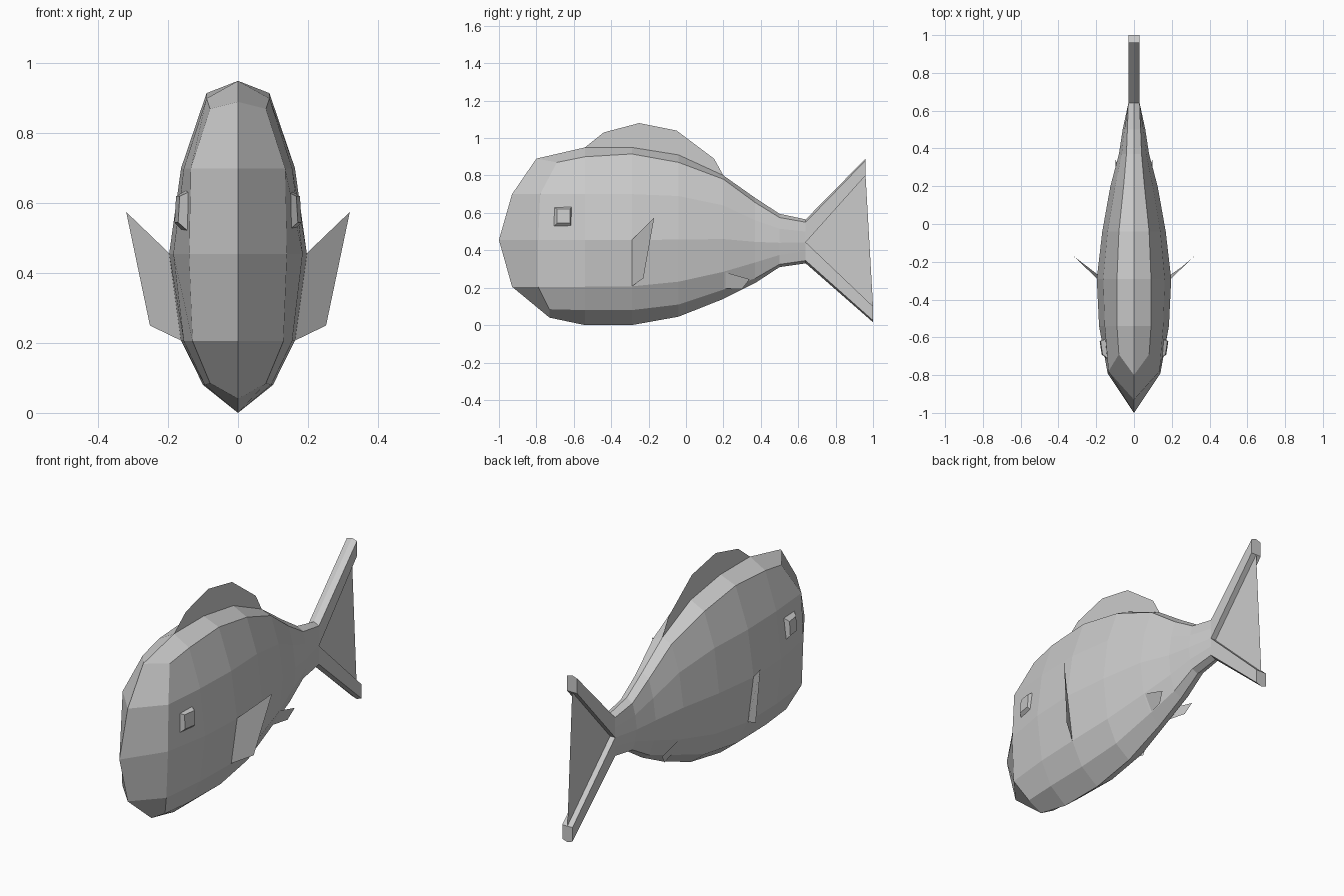
import bpy, bmesh


def make(name, verts, faces, mirror=True):
    """Mesh object from points; optionally doubled across x = 0 and welded."""
    bm = bmesh.new()
    for s in ((1, -1) if mirror else (1,)):
        vs = [bm.verts.new((s * x, y, z)) for x, y, z in verts]
        for f in faces:
            ids = f if s == 1 else f[::-1]
            bm.faces.new([vs[i] for i in ids])
    bmesh.ops.remove_doubles(bm, verts=bm.verts, dist=0.0005)
    bmesh.ops.recalc_face_normals(bm, faces=bm.faces)
    me = bpy.data.meshes.new(name)
    bm.to_mesh(me)
    bm.free()
    ob = bpy.data.objects.new(name, me)
    bpy.context.collection.objects.link(ob)
    return ob


# Body: half rings from ridge to belly, lofted along y
# (y, top z, five side points (x, z), bottom z)
sections = [
    (-0.54, 0.95, ((.09, .90), (.155, .70), (.185, .455), (.155, .205), (.095, .08)), 0.0),
    (-0.29, 0.95, ((.09, .915), (.163, .70), (.197, .455), (.163, .207), (.10, .08)), 0.0),
    (-0.04, 0.91, ((.08, .87), (.14, .69), (.168, .457), (.142, .232), (.085, .11)), 0.045),
    (0.20, 0.80, ((.055, .78), (.10, .64), (.125, .46), (.105, .285), (.06, .19)), 0.14),
    (0.37, 0.68, ((.04, .655), (.065, .56), (.08, .445), (.07, .335), (.045, .25)), 0.225),
    (0.50, 0.595, ((.035, .575), (.05, .515), (.06, .44), (.05, .375), (.035, .325)), 0.31),
    (0.64, 0.565, ((.03, .55), (.03, .50), (.03, .443), (.03, .395), (.03, .345)), 0.33),
]
nose = [(0, -.93, .70), (0, -1, .455), (0, -.93, .205)]
head = [(0, -.80, .89), (.08, -.69, .87), (.135, -.78, .70), (.14, -.79, .455),
        (.13, -.79, .205), (.08, -.73, .085), (0, -.73, .04)]
verts = head[:]
for y, top, side, bottom in sections:
    verts += [(0, y, top)] + [(x, y, z) for x, z in side] + [(0, y, bottom)]
faces = [(r * 7 + i, r * 7 + i + 1, r * 7 + i + 8, r * 7 + i + 7)
         for r in range(len(sections)) for i in range(6)]
n = len(verts)
verts += nose
faces += [(0, n, 2, 1), (n, n + 1, 3, 2), (n + 1, n + 2, 4, 3), (n + 2, 6, 5, 4)]
make("body", verts, faces)


# Tail: two solid arms with a thin web between them
def tail_arm(name, root, tip):
    (ya, *za), (yb, *zb) = root, tip
    pts = [(x, y, z) for y, zs in ((ya, za), (yb, zb))
           for x, z in zip((0, .03, .03, 0), (*zs, zs[-1]))]
    make(name, pts, [(0, 1, 5, 4), (1, 2, 6, 5), (2, 3, 7, 6), (4, 5, 6, 7)])


tail_arm("tail_arm_upper", (.64, .565, .55, .443), (.96, .89, .88, .80))
tail_arm("tail_arm_lower", (.64, .33, .345, .443), (1.0, .015, .025, .10))
make("tail_web", [(0, .64, .443), (0, .96, .80), (0, 1.0, .10)], [(0, 1, 2)], False)

# Dorsal fin, a flat sheet along the ridge
dorsal = [(-.54, .95), (-.44, 1.03), (-.25, 1.08), (-.05, 1.04), (.15, .89),
          (.20, .80), (-.04, .91), (-.29, .95)]
make("dorsal_fin", [(0, y, z) for y, z in dorsal], [tuple(range(8))], False)

# Paired side fins and small rear fins
make("pectoral_fins", [(.195, -.29, .455), (.32, -.17, .575), (.252, -.228, .25),
                       (.163, -.29, .207)], [(0, 1, 2, 3)])
make("pelvic_fins", [(.103, .21, .283), (.097, .34, .245), (.082, .30, .193),
                     (.06, .21, .195)], [(0, 1, 2, 3)])

# Eyes: shallow frustums following the slope of the head
eye = []
for off, y0, y1, z0, z1 in ((-.012, -.715, -.61, .52, .635), (.014, -.69, -.62, .545, .62)):
    for y, z in ((y0, z0), (y1, z0), (y1, z1), (y0, z1)):
        eye.append((.152 + (y + .715) * .15 + off - (z - .57) * .06, y, z))
make("eyes", eye, [(4, 5, 6, 7), (3, 2, 1, 0)] +
     [(i, (i + 1) % 4, (i + 1) % 4 + 4, i + 4) for i in range(4)])
